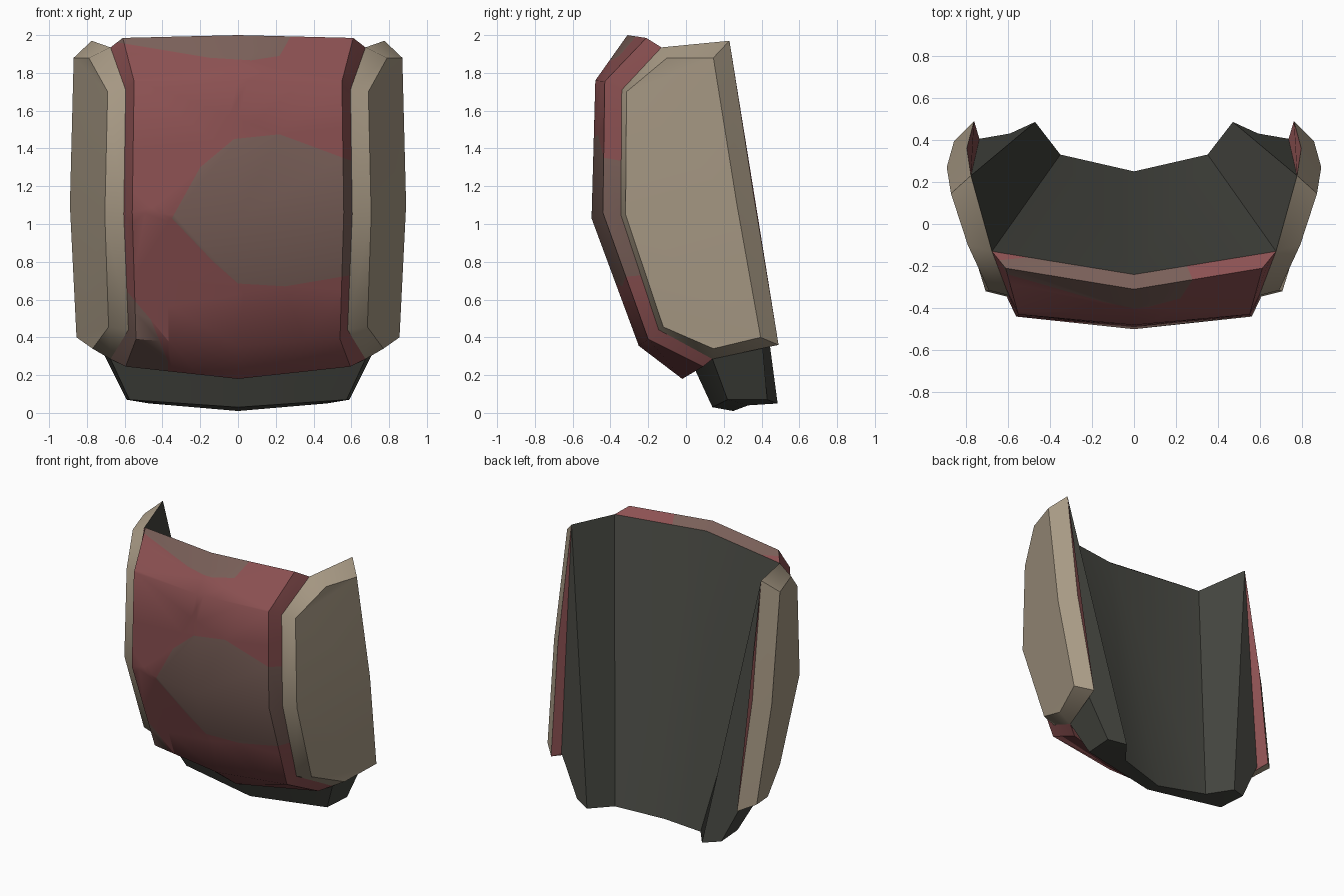
import bpy, bmesh
from mathutils import Vector

if "Cube" in bpy.data.objects:
    bpy.data.objects.remove(bpy.data.objects["Cube"])


def colour(name, r, g, b):
    m = bpy.data.materials.new(name)
    lin = [((c / 255 + 0.055) / 1.055) ** 2.4 for c in (r, g, b)]
    m.diffuse_color = (*lin, 1)
    m.use_nodes = True
    m.node_tree.nodes["Principled BSDF"].inputs["Base Color"].default_value = m.diffuse_color
    return m


RED = colour("worn red paint", 140, 81, 82)
BROWN = colour("bare brown metal", 122, 96, 89)
BEIGE = colour("beige armour", 168, 154, 133)
DARK = colour("dark lining", 70, 71, 65)


def make(name, polys, mats, ref, inward=False, patches=()):
    """Build an object from polygons on the +x side, mirrored to -x."""
    bm = bmesh.new()
    for poly in polys:
        for s in (1, -1):
            f = bm.faces.new([bm.verts.new((s * x, y, z)) for x, y, z in poly])
            f.normal_update()
            out = f.normal.dot(f.calc_center_median() - Vector(ref)) > 0
            if out == inward:
                f.normal_flip()
    bmesh.ops.remove_doubles(bm, verts=bm.verts, dist=0.001)
    # cut the outline of each paint patch, then colour what lies inside it
    for patch in patches:
        edges = list(zip(patch, patch[1:] + patch[:1]))
        for (ax, az), (bx, bz) in edges:
            near = [f for f in bm.faces if
                    min(v.co.x for v in f.verts) < max(p[0] for p in patch) and
                    max(v.co.x for v in f.verts) > min(p[0] for p in patch) and
                    min(v.co.z for v in f.verts) < max(p[1] for p in patch) and
                    max(v.co.z for v in f.verts) > min(p[1] for p in patch)]
            geom = set(near)
            for f in near:
                geom.update(f.edges)
                geom.update(f.verts)
            bmesh.ops.bisect_plane(bm, geom=list(geom), dist=0.0005,
                                   plane_co=(ax, 0, az),
                                   plane_no=(bz - az, 0, ax - bx))
        for f in bm.faces:
            c = f.calc_center_median()
            if all((bx - ax) * (c.z - az) - (bz - az) * (c.x - ax) < 0
                   for (ax, az), (bx, bz) in edges):
                f.material_index = 1
    me = bpy.data.meshes.new(name)
    bm.to_mesh(me)
    bm.free()
    for m in mats:
        me.materials.append(m)
    ob = bpy.data.objects.new(name, me)
    bpy.context.collection.objects.link(ob)
    bpy.ops.object.select_all(action='DESELECT')
    ob.select_set(True)
    bpy.context.view_layer.objects.active = ob
    bpy.ops.object.shade_smooth_by_angle(angle=0.7)
    return ob


MID = (0, 0, 1)
BACK = (0, 1, 1)

# side plate: raised face and the rim around it
face = [(.79, -.10, 1.88), (.87, .145, 1.88), (.89, .27, 1.10), (.855, .395, .40),
        (.77, .145, .34), (.685, -.12, .455), (.705, -.32, 1.05), (.69, -.315, 1.70)]
rim = [(.675, -.13, 1.935), (.775, .23, 1.97), (.795, .36, 1.14), (.76, .49, .36),
       (.675, .14, .285), (.58, -.145, .44), (.605, -.345, 1.05), (.595, -.34, 1.71)]
polys = [[face[i] for i in ids] for ids in ((7, 0, 1), (7, 1, 2, 6), (6, 2, 3, 5), (5, 3, 4))]
polys += [[face[i], face[i - 1], rim[i - 1], rim[i]] for i in range(8)]
make("side_plates", polys, [BEIGE], MID)

# front plate: centre line, ridge line, and outer edge shared with the side plate
centre = [(0, -.31, 2.0), (0, -.48, 1.76), (0, -.50, 1.03), (0, -.25, .355), (0, -.02, .18)]
ridge = [(.61, -.21, 1.985), (.55, -.43, 1.755), (.56, -.44, 1.06), (.54, -.20, .39), (.595, .09, .245)]
outer = [rim[0], rim[7], rim[6], rim[5], rim[4]]
top_in, low_in = (0, -.24, 1.95), (0, .045, .235)
polys = []
for a, b in ((centre, ridge), (ridge, outer)):
    polys += [[a[i], b[i], b[i + 1], a[i + 1]] for i in range(4)]
polys += [[centre[0], ridge[0], outer[0], top_in],
          [centre[4], ridge[4], outer[4], low_in]]
patches = [
    [(-.35, 1.03), (-.20, 1.30), (-.02, 1.45), (.22, 1.475), (.72, 1.29),
     (.72, .75), (.25, .67), (0, .685), (-.13, .80)],
    [(-.72, 1.915), (-.72, 2.1), (.34, 2.1), (.22, 1.89), (0, 1.855), (-.15, 1.88)],
    [(-.72, .80), (-.56, .61), (-.46, .49), (-.37, .27), (-.37, .10), (-.72, .10)],
]
make("front_plate", polys, [RED, BROWN], MID, patches=patches)

# inner liner: long hollow from the top edge to the bottom lip
wing = (.735, .405, .36)
lip_in = [(0, .25, .01), (.35, .33, .04), (.47, .485, .05)]
lip_out = [(0, .14, .03), (.575, .22, .07), (.59, .43, .07)]
make("inner_liner", [
    [top_in, rim[0], lip_in[1], lip_in[0]],
    [rim[0], rim[1], lip_in[2], lip_in[1]],
    [rim[1], wing, lip_out[2], lip_in[2]],
], [DARK], BACK, inward=True)

# bottom collar: outside of the liner below the plates, plus its lip
make("bottom_collar", [
    [low_in, outer[4], lip_out[1], lip_out[0]],
    [outer[4], wing, lip_out[2], lip_out[1]],
    [lip_out[0], lip_out[1], lip_in[1], lip_in[0]],
    [lip_out[1], lip_out[2], lip_in[2], lip_in[1]],
], [DARK], MID)

# red backing behind the side plates, with its underside
make("side_backing", [[rim[1], rim[2], rim[3], wing]], [RED], BACK, inward=True)
make("side_backing_underside", [[rim[3], rim[4], wing]], [RED], MID)
